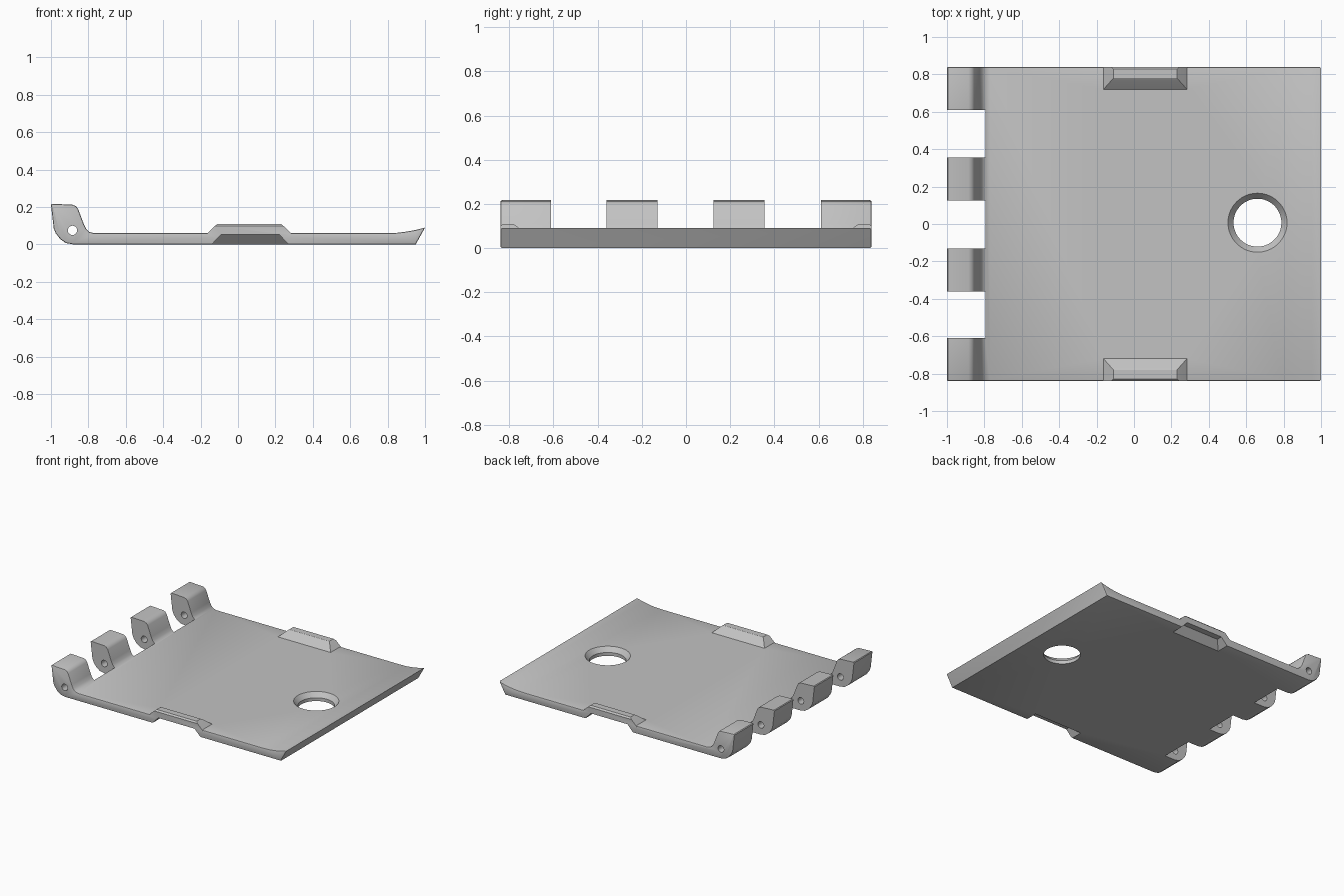
import bpy, bmesh
from mathutils import Matrix, Vector

old = bpy.data.objects.get("Cube")
if old:
    bpy.data.objects.remove(old, do_unlink=True)

grey = bpy.data.materials.new("light grey plastic")
grey.use_nodes = True
COLOUR = (0.54, 0.54, 0.54, 1)
grey.diffuse_color = COLOUR
grey.node_tree.nodes["Principled BSDF"].inputs["Base Color"].default_value = COLOUR

HALF = 0.84  # half width along y


def finish(name, bm):
    bmesh.ops.recalc_face_normals(bm, faces=bm.faces)
    mesh = bpy.data.meshes.new(name)
    bm.to_mesh(mesh)
    bm.free()
    mesh.materials.append(grey)
    ob = bpy.data.objects.new(name, mesh)
    bpy.context.collection.objects.link(ob)
    return ob


def hull(name, rects, side=1):
    """Convex solid through stacked rectangles (x0, x1, y0, y1, z)."""
    bm = bmesh.new()
    for x0, x1, y0, y1, z in rects:
        for x in (x0, x1):
            for y in (y0, y1):
                bm.verts.new((x, y * side, z))
    bmesh.ops.convex_hull(bm, input=bm.verts)
    bmesh.ops.dissolve_limit(bm, angle_limit=0.01, verts=bm.verts, edges=bm.edges)
    return finish(name, bm)


def cone(name, r1, r2, depth, matrix, segments=64):
    bm = bmesh.new()
    bmesh.ops.create_cone(bm, cap_ends=True, segments=segments, radius1=r1,
                          radius2=r2, depth=depth, matrix=matrix)
    return finish(name, bm)


def combine(target, other, operation):
    mod = target.modifiers.new(operation.lower(), 'BOOLEAN')
    mod.operation = operation
    mod.solver = 'EXACT'
    mod.object = other
    bpy.context.view_layer.objects.active = target
    bpy.ops.object.modifier_apply(modifier=mod.name)
    bpy.data.objects.remove(other, do_unlink=True)


# Plate, hinge block and lifted lip share one side profile
profile = [(-0.88, 0), (0.95, 0), (1, 0.09), (0.95, 0.077), (0.9, 0.068),
           (0.85, 0.062), (0.79, 0.06), (-0.77, 0.06), (-0.795, 0.067),
           (-0.812, 0.083), (-0.825, 0.11), (-0.855, 0.19), (-0.866, 0.204),
           (-0.885, 0.212), (-0.995, 0.217), (-1, 0.212), (-0.985, 0.085),
           (-0.975, 0.06), (-0.95, 0.028), (-0.92, 0.007)]
bm = bmesh.new()
near = bm.faces.new([bm.verts.new((x, -HALF, z)) for x, z in profile])
res = bmesh.ops.extrude_face_region(bm, geom=[near], use_keep_orig=True)
moved = [g for g in res["geom"] if isinstance(g, bmesh.types.BMVert)]
bmesh.ops.translate(bm, verts=moved, vec=Vector((0, 2 * HALF, 0)))
bmesh.ops.recalc_face_normals(bm, faces=bm.faces)
rim = [e for e in bm.edges if abs(e.verts[0].co.y - e.verts[1].co.y) < 0.001]
bmesh.ops.bevel(bm, geom=rim, offset=0.011, segments=2, profile=0.5,
                affect='EDGES', clamp_overlap=True)
plate = finish("hinged_plate", bm)

# Raised side catches with matching recesses beneath
for side in (-1, 1):
    combine(plate, hull("catch", [(-0.19, 0.31, 0.69, HALF, 0.035),
                                  (-0.124, 0.244, 0.764, HALF, 0.098),
                                  (-0.11, 0.23, 0.78, HALF - 0.011, 0.109)], side), 'UNION')
    combine(plate, hull("recess", [(-0.15, 0.28, 0.735, 0.9, -0.01),
                                   (-0.09, 0.22, 0.795, 0.9, 0.053)], side), 'DIFFERENCE')

# Gaps between the four hinge knuckles
for y0, y1 in ((-0.61, -0.36), (-0.13, 0.125), (0.355, 0.61)):
    combine(plate, hull("gap", [(-1.1, -0.795, y0, y1, z) for z in (-0.1, 0.4)]), 'DIFFERENCE')

# Hinge pin bore
along_y = Matrix.Translation((-0.885, 0, 0.075)) @ Matrix.Rotation(1.5708, 4, 'X')
combine(plate, cone("bore", 0.025, 0.025, 2, along_y, 24), 'DIFFERENCE')

# Round opening with countersunk top
combine(plate, cone("opening", 0.128, 0.128, 0.4,
                    Matrix.Translation((0.66, 0.007, 0))), 'DIFFERENCE')
combine(plate, cone("countersink", 0.12, 0.168, 0.056,
                    Matrix.Translation((0.66, 0.007, 0.044))), 'DIFFERENCE')

bpy.ops.object.select_all(action='DESELECT')
plate.select_set(True)
bpy.context.view_layer.objects.active = plate
bpy.ops.object.shade_smooth_by_angle(angle=0.55)
